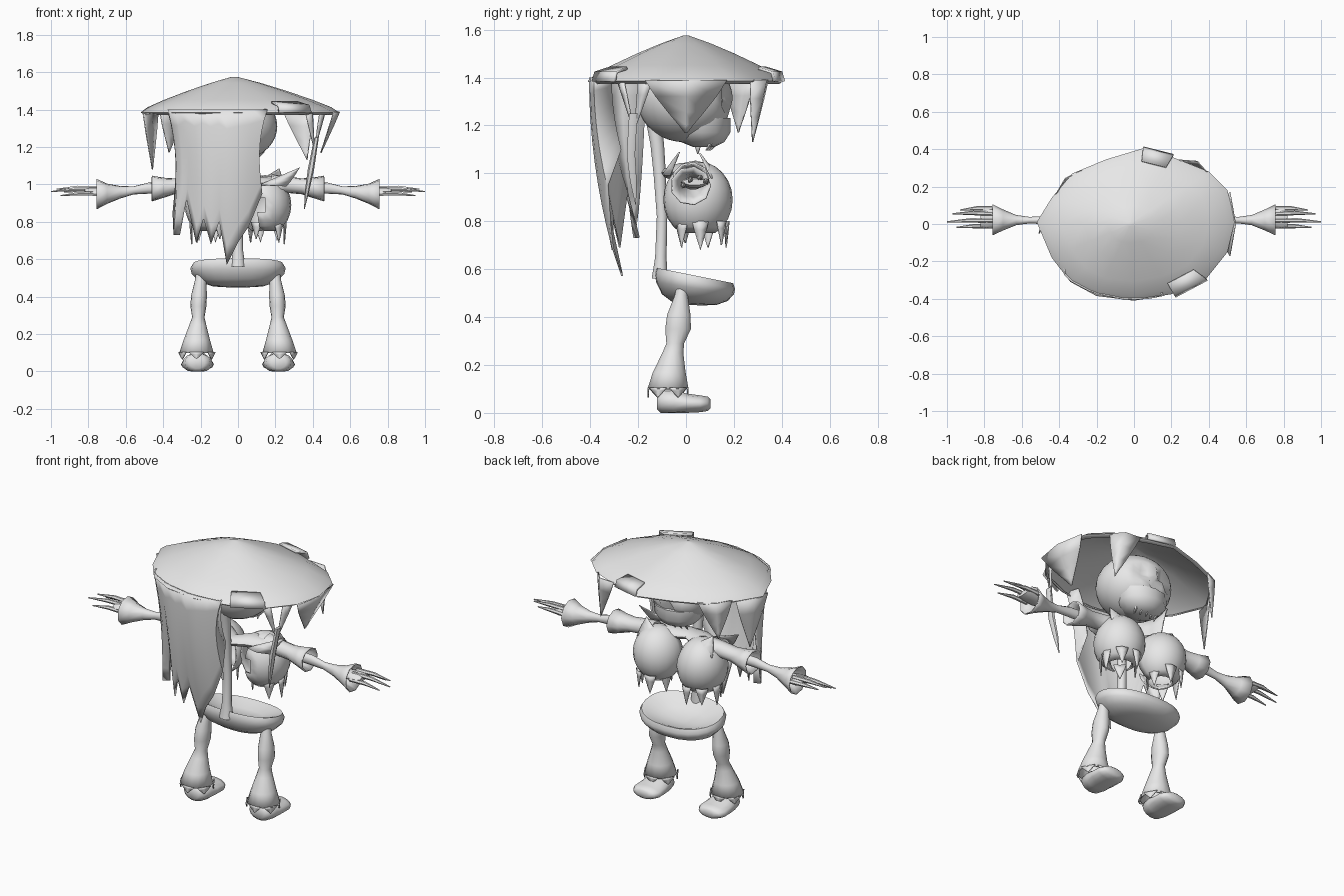
import bpy, bmesh, math
from mathutils import Vector

if "Cube" in bpy.data.objects:
    bpy.data.objects.remove(bpy.data.objects["Cube"])

cloth = bpy.data.materials.new("plain_grey")
cloth.diffuse_color = (0.8, 0.8, 0.8, 1)
cloth.use_nodes = True
cloth.node_tree.nodes["Principled BSDF"].inputs["Base Color"].default_value = cloth.diffuse_color


def finish(name, bm, mirror=False, thick=0.0, angle=50, subdiv=0):
    bmesh.ops.recalc_face_normals(bm, faces=bm.faces)
    me = bpy.data.meshes.new(name)
    bm.to_mesh(me)
    bm.free()
    me.materials.append(cloth)
    ob = bpy.data.objects.new(name, me)
    bpy.context.collection.objects.link(ob)
    bpy.ops.object.select_all(action='DESELECT')
    ob.select_set(True)
    bpy.context.view_layer.objects.active = ob
    bpy.ops.object.shade_smooth_by_angle(angle=math.radians(angle))
    if subdiv:
        ob.modifiers.new("Smooth", 'SUBSURF').levels = subdiv
        ob.modifiers["Smooth"].render_levels = subdiv
    if thick:
        ob.modifiers.new("Thickness", 'SOLIDIFY').thickness = thick
    if mirror:
        ob.modifiers.new("Mirror", 'MIRROR').use_mirror_merge = False
    return ob


def skin(bm, rings, closed=True):
    """Bridge equal-length rows of points with quads."""
    rows = [[bm.verts.new(p) for p in r] for r in rings]
    n = len(rows[0])
    for a, b in zip(rows, rows[1:]):
        for i in range(n if closed else n - 1):
            j = (i + 1) % n
            bm.faces.new((a[i], a[j], b[j], b[i]))
    return rows


def loft(name, axis, stations, n=12, caps=(True, True), floor=None, **kw):
    """Elliptical sections (centre x, y, z, radius a, radius b) along an axis."""
    bm = bmesh.new()
    u, v = [i for i in range(3) if i != 'xyz'.index(axis)]
    rings = []
    for x, y, z, ra, rb in stations:
        ring = []
        for i in range(n):
            t = 2 * math.pi * i / n
            p = Vector((x, y, z))
            p[u] += ra * math.cos(t)
            p[v] += rb * math.sin(t)
            if floor is not None:
                p.z = max(p.z, floor)
            ring.append(p)
        rings.append(ring)
    rows = skin(bm, rings)
    for use, row in zip(caps, (rows[0], rows[-1])):
        if use:
            bm.faces.new(row)
    return finish(name, bm, **kw)


def tatter(name, a, b, tip, bulge=(0, 0), mirror=False):
    """Torn hanging cloth point between two rim points, narrowing to a tip."""
    bm = bmesh.new()
    a, b, tip = Vector(a), Vector(b), Vector(tip)
    rows = []
    for t in (0, 0.3, 0.6, 0.85, 1):
        w = max(1 - t ** 1.15, 0.02)
        c = ((a + b) / 2).lerp(tip, t)
        out = Vector((bulge[0], bulge[1], 0)) * w
        rows.append([c + (a - b) / 2 * w, c + out, c + (b - a) / 2 * w])
    skin(bm, rows, closed=False)
    finish(name, bm, mirror=mirror, thick=0.006)


# wide shallow hat, hollow underneath
rim = [(.54, .02), (.5, .18), (.4, .28), (.2, .36), (.05, .405), (-.15, .345), (-.33, .27),
       (-.44, .14), (-.52, .01), (-.44, -.18), (-.34, -.31), (-.2, -.385), (0, -.41),
       (.2, -.375), (.38, -.30), (.5, -.15)]
bm = bmesh.new()
rings = [[(-.02 * (1 - f) + x * f, y * f, z) for x, y in rim]
         for f, z in ((.03, 1.575), (.25, 1.543), (.5, 1.50), (.75, 1.452),
                      (.93, 1.412), (1, 1.385), (.96, 1.372))]
bm.faces.new(skin(bm, rings)[0])
finish("hat", bm, thick=0.008, angle=60)

# folded patches on the brim
for name, p in (("back_patch", ((.05, .41), (.21, .37))), ("front_patch", ((.22, -.39), (.39, -.30)))):
    bm = bmesh.new()
    rows = [[(x * f, y * f, z) for x, y in p] for f, z in ((.82, 1.445), (.98, 1.425), (1.01, 1.385))]
    skin(bm, rows, closed=False)
    finish(name, bm, thick=0.012)

# torn points hanging from the brim
tatter("right_tatter", (.51, -.17, 1.39), (.51, .17, 1.39), (.44, 0, 1.17), (.03, 0))
tatter("rear_right_tatter", (.24, .345, 1.39), (.40, .27, 1.39), (.37, .28, 1.13), (.02, .03))
tatter("left_tatter", (-.51, -.05, 1.38), (-.43, .14, 1.38), (-.46, .05, 1.08), (-.02, 0))
tatter("rear_left_tatter", (-.42, .16, 1.39), (-.28, .29, 1.39), (-.37, .22, 1.17), (-.02, .02))
tatter("strand_prong_front", (.36, -.29, 1.39), (.40, -.26, 1.39), (.41, -.22, 1.18), (.01, 0))
tatter("strand_prong_rear", (.44, -.20, 1.39), (.47, -.14, 1.39), (.41, -.215, 1.18), (.01, 0))
loft("hanging_strand", 'z', [(.42, -.22, 1.25, .012, .02), (.39, -.23, 1.08, .017, .02),
                             (.37, -.22, .97, .012, .016), (.355, -.21, .87, .002, .002)], 6)

# long ragged curtain: one column per entry (x, top y, bottom y, bottom z)
cols = [(-.35, -.17, -.20, .85), (-.345, -.27, -.22, .73), (-.31, -.31, -.20, .73),
        (-.275, -.33, -.25, .92), (-.225, -.36, -.28, .69), (-.185, -.375, -.31, .82),
        (-.145, -.385, -.31, .68), (-.10, -.395, -.32, .80), (-.06, -.405, -.27, .57),
        (0, -.405, -.31, .69), (.06, -.40, -.32, .78), (.13, -.385, -.33, .95), (.11, -.31, -.27, 1.1)]
bm = bmesh.new()
rows = []
for k in range(9):
    t = k / 8
    row = []
    for x, yt, yb, zb in cols:
        flare = 1 + .12 * (1 - t) ** 4 - .07 * math.sin(math.pi * t)
        row.append((-.1 + (x + .1) * flare, yt + (yb - yt) * t ** 2, 1.40 + (zb - 1.40) * t))
    rows.append(row)
skin(bm, rows, closed=False)
finish("ragged_curtain", bm, thick=0.008, angle=70)

# skull with eye and nose hollows
bm = bmesh.new()
bmesh.ops.create_uvsphere(bm, u_segments=28, v_segments=18, radius=1)
hollows = [(Vector((.38, .9, .05)).normalized(), .27), (Vector((-.38, .9, .05)).normalized(), .27),
           (Vector((0, .93, -.28)).normalized(), .14)]
for v in bm.verts:
    d = v.co.normalized()
    s = 1.0
    for h, r in hollows:
        s -= .22 * max(0, 1 - ((d - h).length / r) ** 2) ** .5 if (d - h).length < r else 0
    v.co = Vector((d.x * .21 * s, d.y * .20 * s - .005, 1.31 + d.z * .18 * s))
finish("skull", bm, angle=60)
loft("jaw", 'z', [(0, .06, 1.23, .15, .125), (0, .065, 1.17, .14, .12),
                  (0, .07, 1.13, .10, .09), (0, .075, 1.11, .05, .045)], 12, angle=45)
for i in range(-2, 3):
    loft("tooth", 'z', [(i * .035, .15 - abs(i) * .015, 1.15, .014, .012),
                        (i * .035, .10 - abs(i) * .008, 1.095, .004, .004)], 5)

# spine
loft("spine", 'z', [(0, -.14, 1.25, .035, .035), (0, -.12, 1.12, .03, .03), (0, -.11, 1.0, .027, .027),
                    (0, -.10, .82, .025, .023), (0, -.105, .65, .027, .025), (0, -.11, .56, .04, .035)], 10)

# open vest half: rounded shell, ragged hem, open toward the spine
bm = bmesh.new()
bmesh.ops.create_uvsphere(bm, u_segments=20, v_segments=12, radius=1)
bmesh.ops.delete(bm, geom=[f for f in bm.faces if f.calc_center_median().z < -.86 or
                           (f.calc_center_median().x < -.15 and f.calc_center_median().y < -.25)],
                 context='FACES')
for v in bm.verts:
    c = v.co.copy()
    v.co = (.145 + c.x * .14, .05 + c.y * .145 + .012 * c.z * c.x, .89 + c.z * .16)
finish("vest_half", bm, mirror=True, thick=0.008, angle=60)
for i, (x, y, z) in enumerate(((.25, .06, .68), (.21, .15, .70), (.12, .17, .69),
                               (.07, .09, .69), (.10, .0, .71), (.22, -.02, .69))):
    cx, cy = x - .145, y - .05
    p, q = Vector((x, y, .80)), Vector((-cy, cx, 0)).normalized() * .035
    tatter("vest_hem_%d" % i, p + q, p - q, (x, y, z), (cx * .1, cy * .1), mirror=True)

# shoulder yoke and turned-up collar points
loft("shoulder_yoke", 'x', [(-.22, .02, 1.0, .05, .03), (-.1, .0, 1.01, .08, .035), (0, -.05, 1.0, .06, .025),
                            (.1, .0, 1.01, .08, .035), (.22, .02, 1.0, .05, .03)], 10)
tatter("collar_front", (.12, -.09, 1.0), (.26, -.07, .99), (.33, -.03, 1.09), (0, -.02), mirror=True)
tatter("collar_rear", (.07, .12, .99), (.25, .11, .98), (.22, .06, 1.085), (0, .02), mirror=True)

# arms: flared sleeve, forearm, flared cuff, hand
loft("upper_sleeve", 'x', [(.18, .03, .98, .07, .075), (.25, .02, 1.0, .05, .045),
                           (.34, .02, .99, .05, .043), (.40, .02, .982, .063, .055),
                           (.46, .02, .978, .078, .07)], 9, (True, False), mirror=True, thick=0.008)
loft("forearm_cuff", 'x', [(.34, .02, .985, .025, .03), (.48, .02, .98, .022, .03), (.56, .02, .968, .018, .022),
                           (.63, .02, .958, .028, .034), (.70, .02, .95, .058, .055),
                           (.755, .02, .948, .085, .082)], 9, (True, False), mirror=True, thick=0.006)
loft("palm", 'x', [(.62, .025, .957, .018, .02), (.72, .03, .957, .045, .025),
                   (.79, .035, .962, .058, .022), (.82, .035, .964, .05, .014)], 10, mirror=True)
for i, (y0, y1, z0, z1, end) in enumerate(((.085, .075, .965, .96, .93), (.055, .055, .98, .975, .97),
                                           (.018, .012, .975, .962, 1.0), (-.012, -.018, .95, .94, .95))):
    loft("finger_%d" % i, 'x', [(.75, y0, z0, .012, .013), ((.75 + end) / 2, (y0 + y1) / 2 + .004, (z0 + z1) / 2 + .006, .012, .011),
                                (end, y1, z1, .003, .003)], 6, mirror=True)

# pelvis bowl with a hollow top: (outline fraction, height offset, tilt)
bm = bmesh.new()
rings = []
for f, dz, tilt in ((.2, -.122, .2), (.55, -.115, .3), (.82, -.09, .5), (.97, -.05, .8),
                    (1, -.02, 1), (.95, .003, 1), (.85, -.004, 1), (.5, -.04, 1), (.15, -.05, 1)):
    ring = []
    for i in range(24):
        t = 2 * math.pi * i / 24
        c, s = math.cos(t), math.sin(t)
        x = .255 * f * math.copysign(abs(c) ** .85, c)
        y = .035 + f * (.17 * s if s > 0 else .165 * math.copysign(abs(s) ** .8, s))
        ring.append((x, y, .572 + dz - .2 * (y - .03) * tilt))
    rings.append(ring)
rows = skin(bm, rings)
bm.faces.new(rows[0])
bm.faces.new(rows[-1])
finish("pelvis", bm, angle=60)

# legs: bulging knee and flared cuff
loft("leg", 'z', [(.195, -.015, .53, .03, .025), (.20, -.02, .49, .03, .028), (.208, -.03, .41, .042, .05),
                  (.212, -.033, .35, .043, .055), (.212, -.045, .29, .033, .038), (.215, -.055, .25, .045, .045),
                  (.22, -.07, .17, .07, .07), (.222, -.075, .10, .092, .088)],
     14, (True, False), mirror=True, thick=0.006)
loft("ankle", 'z', [(.217, -.07, .2, .03, .03), (.217, -.075, .06, .04, .035)], 10, mirror=True)
for i in range(6):
    t = 2 * math.pi * (i + .5) / 6
    c, s = math.cos(t), math.sin(t)
    p, q = Vector((.222 + .09 * c, -.075 + .086 * s, .105)), Vector((-s, c, 0)) * .04
    tatter("cuff_rag_%d" % i, p + q, p - q, p - Vector((0, 0, .04)), mirror=True)

# shoes with flat soles
loft("shoe", 'y', [(.217, -.122, .045, .04, .03), (.217, -.105, .048, .068, .05), (.217, -.05, .045, .08, .055),
                   (.217, .0, .04, .086, .042), (.217, .06, .038, .088, .036), (.217, .09, .038, .07, .031),
                   (.217, .102, .038, .04, .02)], 14, floor=.0, mirror=True, angle=60)
